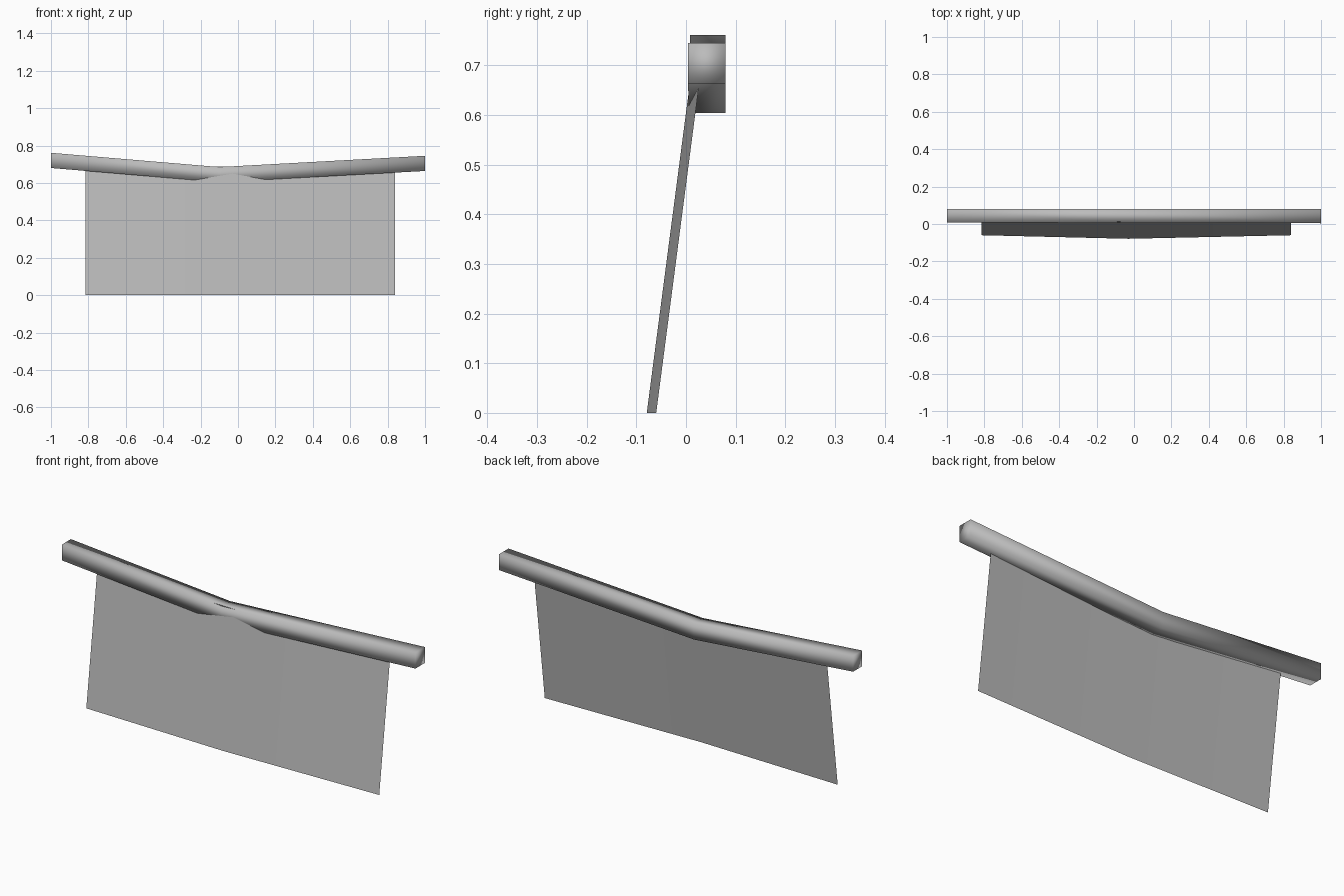
import bpy
import bmesh

cube = bpy.data.objects.get("Cube")
if cube:
    bpy.data.objects.remove(cube, do_unlink=True)

grey = bpy.data.materials.new("mid_grey")
grey.use_nodes = True
colour = (0.5, 0.5, 0.5, 1)
grey.diffuse_color = colour
grey.node_tree.nodes["Principled BSDF"].inputs["Base Color"].default_value = colour


def loft(name, sections, closed):
    """Bridge matching cross-sections; closed sections also get end caps."""
    bm = bmesh.new()
    rings = [[bm.verts.new(p) for p in section] for section in sections]
    count = len(rings[0])
    for a, b in zip(rings, rings[1:]):
        for i in range(count if closed else count - 1):
            j = (i + 1) % count
            bm.faces.new((a[i], b[i], b[j], a[j]))
    if closed:
        bm.faces.new(rings[0])
        bm.faces.new(rings[-1][::-1])
        bmesh.ops.recalc_face_normals(bm, faces=bm.faces)
    for face in bm.faces:
        face.smooth = True
    mesh = bpy.data.meshes.new(name)
    bm.to_mesh(mesh)
    bm.free()
    mesh.materials.append(grey)
    obj = bpy.data.objects.new(name, mesh)
    bpy.context.collection.objects.link(obj)
    return obj


# Square rail with one shallow bend, softly shaded all round
def rail_section(x, front, bottom):
    back, top = 0.08, bottom + 0.081
    return [(x, front, bottom), (x, back, bottom), (x, back, top), (x, front, top)]


loft("top_rail", [rail_section(-1, 0.008, 0.68),
                  rail_section(-0.1, 0.006, 0.604),
                  rail_section(1, 0.004, 0.664)], True)

# Thin leaning panel, slightly bowed forward, its top edge inside the rail
height, lean = 0.689, 0.09
loft("hanging_panel", [[(x, y, 0), (x, y + lean, height)]
                       for x, y in ((-0.815, -0.06), (-0.03, -0.079), (0.84, -0.06))][::1], False)
bpy.data.objects["hanging_panel"].data.flip_normals()
